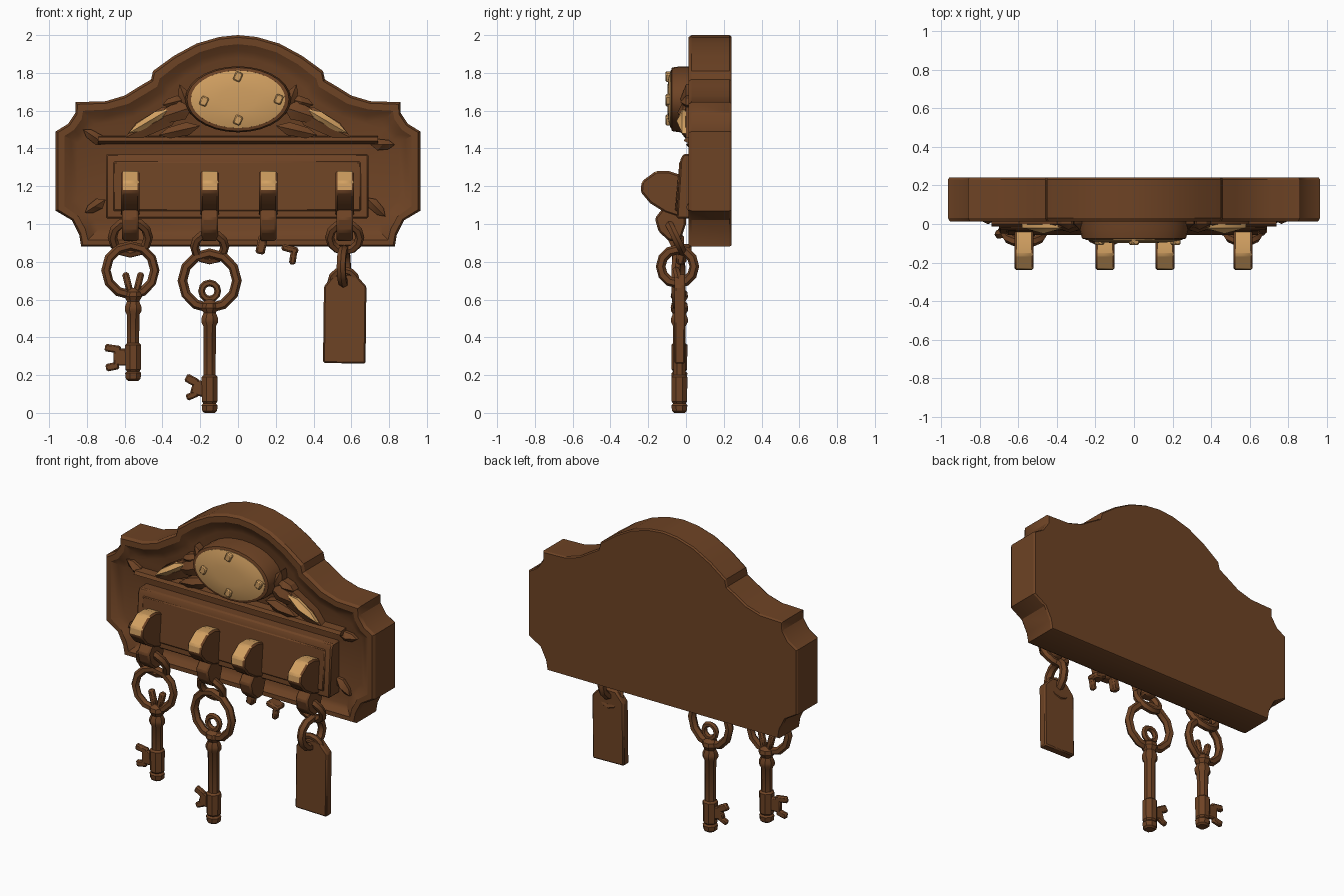
import bpy, bmesh, math
from mathutils import Vector, Matrix

if "Cube" in bpy.data.objects:
    bpy.data.objects.remove(bpy.data.objects["Cube"])


def mat(name, rgb):
    m = bpy.data.materials.new(name)
    m.diffuse_color = (*rgb, 1)
    m.use_nodes = True
    m.node_tree.nodes["Principled BSDF"].inputs["Base Color"].default_value = m.diffuse_color
    return m


BROWN = mat("brown wood", (0.155, 0.056, 0.018))
GOLD = mat("worn gold", (0.64, 0.35, 0.12))


def finish(name, bm, material=BROWN, bevel=0, gold_rule=None):
    bmesh.ops.recalc_face_normals(bm, faces=bm.faces)
    me = bpy.data.meshes.new(name)
    me.materials.append(material)
    if gold_rule:
        me.materials.append(GOLD)
        for f in bm.faces:
            f.material_index = int(gold_rule(f))
    bm.to_mesh(me)
    bm.free()
    ob = bpy.data.objects.new(name, me)
    bpy.context.collection.objects.link(ob)
    if bevel:
        b = ob.modifiers.new("bevel", "BEVEL")
        b.width = bevel
        b.segments = 1
        b.limit_method = 'ANGLE'
    return ob


def loft(name, loops, **kw):
    """Skin closed loops of equal length and cap both ends."""
    bm = bmesh.new()
    rows = [[bm.verts.new(p) for p in loop] for loop in loops]
    n = len(rows[0])
    for a, b in zip(rows, rows[1:]):
        for i in range(n):
            j = (i + 1) % n
            bm.faces.new((a[i], a[j], b[j], b[i]))
    bm.faces.new(rows[0])
    bm.faces.new(rows[-1])
    return finish(name, bm, **kw)


def prism_x(name, pts, x0, x1, **kw):
    return loft(name, [[(x, y, z) for y, z in pts] for x in (x0, x1)], **kw)


def box(name, lo, hi, bevel=0.008, rot=0):
    bm = bmesh.new()
    lo, hi = Vector(lo), Vector(hi)
    m = (Matrix.Translation((lo + hi) / 2) @ Matrix.Rotation(rot, 4, 'Y')
         @ Matrix.Diagonal((*(hi - lo), 1)))
    bmesh.ops.create_cube(bm, size=1, matrix=m)
    return finish(name, bm, bevel=bevel)


def ring(name, x, y, z, R, r, tilt=0, turn=0):
    """Torus facing -y, tilted about x and turned about z."""
    bm = bmesh.new()
    N, M = 12, 6
    rot = Matrix.Rotation(turn, 3, 'Z') @ Matrix.Rotation(tilt, 3, 'X')
    v = []
    for i in range(N):
        a = 2 * math.pi * i / N
        for k in range(M):
            b = 2 * math.pi * k / M
            d = R + r * math.cos(b)
            p = Vector((d * math.cos(a), r * math.sin(b), d * math.sin(a)))
            v.append(bm.verts.new(Vector((x, y, z)) + rot @ p))
    for i in range(N):
        for k in range(M):
            i2, k2 = (i + 1) % N, (k + 1) % M
            bm.faces.new([v[i * M + k], v[i2 * M + k], v[i2 * M + k2], v[i * M + k2]])
    return finish(name, bm)


def turned(name, x, y, prof, n=8):
    """Vertical lathe through (radius, z) points."""
    return loft(name, [[(x + r * math.cos(2 * math.pi * (i + .5) / n),
                         y + r * math.sin(2 * math.pi * (i + .5) / n), z)
                        for i in range(n)] for r, z in prof])


def leaf(name, a, b, w, y, material=BROWN):
    """Pointed leaf with a raised midrib, from a to b in the xz plane."""
    bm = bmesh.new()
    a, b = Vector(a), Vector(b)
    d = b - a
    s = Vector((-d.y, d.x)).normalized() * w
    m = a + d * 0.5
    outline = [a, a + d * .3 + s, a + d * .75 + s * .8, b, a + d * .75 - s * .8, a + d * .3 - s]
    base = [bm.verts.new((p.x, 0.08, p.y)) for p in outline]
    rim = [bm.verts.new((p.x, y + 0.03, p.y)) for p in outline]
    top = bm.verts.new((m.x, y, m.y))
    for i in range(6):
        j = (i + 1) % 6
        bm.faces.new((base[i], base[j], rim[j], rim[i]))
        bm.faces.new((rim[i], rim[j], top))
    bm.faces.new(base)
    return finish(name, bm, material)


# Backplate: outer silhouette lofted over a rounded rim into a recess
outer = [(0, .88), (.83, .88), (.84, .94), (.88, 1.02), (.965, 1.07), (.965, 1.49),
         (.90, 1.53), (.86, 1.59), (.86, 1.645), (.70, 1.65), (.60, 1.68), (.52, 1.73),
         (.46, 1.765), (.45, 1.81), (.34, 1.89), (.22, 1.955), (.10, 1.99), (0, 2.0)]
inner = [(0, .97), (.74, .97), (.76, 1.02), (.79, 1.07), (.85, 1.13), (.85, 1.43),
         (.82, 1.45), (.78, 1.50), (.76, 1.53), (.68, 1.54), (.55, 1.57), (.46, 1.62),
         (.38, 1.67), (.36, 1.71), (.28, 1.78), (.18, 1.84), (.08, 1.87), (0, 1.88)]


def plate_loop(t, y):
    half = [(a[0] + (b[0] - a[0]) * t, a[1] + (b[1] - a[1]) * t) for a, b in zip(outer, inner)]
    full = half + [(-x, z) for x, z in half[-2:0:-1]]
    return [(x, y, z) for x, z in full]


loft("backplate", [plate_loop(t, y) for t, y in
                   ((.06, .24), (0, .23), (0, .03), (.1, .012), (.4, .012), (.7, .035), (1, .05))])

# Hook panel with sloped front, plus ledge above it
prism_x("hook_panel", [(.08, 1.37), (-.015, 1.37), (-.03, 1.34), (-.05, 1.03), (.08, 1.03)],
        -.70, .69, bevel=.008)
prism_x("panel_face", [(.0, 1.34), (-.035, 1.33), (-.058, 1.07), (.0, 1.06)], -.66, .65, bevel=.006)
prism_x("ledge", [(.08, 1.47), (.0, 1.46), (-.012, 1.44), (.02, 1.425), (.08, 1.42)], -.74, .74)

# Corner ornaments
for i, (a, b) in enumerate([((-.70, 1.42), (-.82, 1.50)), ((.70, 1.42), (.83, 1.42)),
                            ((-.70, 1.13), (-.81, 1.06)), ((.68, 1.14), (.78, 1.04))]):
    leaf(f"corner_leaf_{i}", a, b, .03, .0)


# Oval medallion
def oval(rx, rz, y, n=28):
    return [(rx * math.cos(2 * math.pi * i / n), y, 1.66 + rz * math.sin(2 * math.pi * i / n))
            for i in range(n)]


loft("medallion_rim", [oval(.28, .175, .08), oval(.28, .175, -.03), oval(.27, .168, -.075),
                       oval(.25, .148, -.08), oval(.24, .14, -.05)])
loft("medallion_face", [oval(.252, .155, -.04), oval(.25, .152, -.082), oval(.20, .115, -.093),
                        oval(.10, .06, -.099)], material=GOLD)
for i, (x, z) in enumerate([(0, 1.78), (-.18, 1.65), (.0, 1.55), (.215, 1.66)]):
    o = box(f"medallion_stud_{i}", (x - .02, -.108, z - .025), (x + .02, -.07, z + .025), .006, .4)
    o.data.materials[0] = GOLD

# Leaf sprays beside the medallion
for s, side in ((-1, "left"), (1, "right")):
    for i, (a, b, w, y) in enumerate([
            ((.25, 1.58), (.31, 1.74), .03, -.03), ((.24, 1.62), (.42, 1.56), .05, -.045),
            ((.20, 1.52), (.42, 1.47), .035, -.035), ((.28, 1.62), (.60, 1.455), .055, -.03),
            ((.28, 1.66), (.40, 1.63), .03, -.03)]):
        leaf(f"spray_{side}_{i}", (s * a[0], a[1]), (s * b[0], b[1]), w, y)
    leaf(f"gold_leaf_{side}", (s * .36, 1.61), (s * .58, 1.48), .028, -.05, GOLD)

# Four coat hooks with worn gold tips
upper = [(.0, 1.25), (-.09, 1.28), (-.16, 1.28), (-.235, 1.225), (-.24, 1.17),
         (-.19, 1.11), (-.11, 1.06), (-.05, 1.04), (.0, 1.06)]
lower = [(.0, 1.10), (-.11, 1.10), (-.165, 1.03), (-.145, .96), (-.09, .91), (-.03, .91), (.0, 1.0)]
for i, x in enumerate((-.57, -.15, .16, .565)):
    prism_x(f"hook_tip_{i}", upper, x - .049, x + .049, bevel=.01,
            gold_rule=lambda f: abs(f.normal.x) < .5 and f.calc_center_median().z > 1.16
            and f.calc_center_median().y < -.03)
    prism_x(f"hook_curl_{i}", lower, x - .043, x + .043, bevel=.01)

# Chain rings
ring("link_left", -.57, -.055, .93, .095, .025, .45)
ring("key_ring_left", -.57, -.04, .755, .13, .025, 0, .1)
ring("link_middle", -.15, -.055, .88, .08, .024, .45)
ring("key_ring_middle", -.15, -.04, .70, .145, .026, 0, -.1)
ring("link_tag_upper", .565, -.055, .93, .08, .024, .45)
ring("link_tag_side", .56, -.045, .775, .09, .026, 0, math.pi / 2 - .15)
ring("link_tag_lower", .56, -.035, .69, .068, .02, .25)

# Broken ends hanging by the third hook
box("broken_link_a", (.10, -.06, .84), (.15, -.01, .94), .01, .2)
box("broken_link_b", (.275, -.05, .785), (.31, -.01, .87), .01, .15)
box("broken_link_c", (.23, -.05, .85), (.32, .03, .885), .01, .25)


# Keys: turned shaft, bow prongs and toothed bit
def key(tag, x, top, bot):
    prof = [(.02, top), (.045, top - .02), (.05, top - .045), (.035, top - .07), (.048, top - .10),
            (.048, top - .12), (.036, top - .14), (.034, bot + .20), (.046, bot + .19),
            (.044, bot + .06), (.036, bot + .05), (.046, bot + .04), (.042, bot + .01), (.03, bot)]
    turned(f"key_shaft_{tag}", x, -.035, prof)


key("left", -.555, .66, .17)
for s in (-1, 1):
    box(f"key_prong_left_{s}", (-.555 + s * .03 - .018, -.055, .64),
        (-.555 + s * .03 + .018, -.015, .745), .01, s * .25)
box("key_bit_left", (-.66, -.05, .25), (-.57, -.02, .34))
box("key_tooth_left_a", (-.705, -.05, .32), (-.62, -.02, .36), .008, .15)
box("key_tooth_left_b", (-.70, -.05, .225), (-.63, -.02, .265), .008, -.2)

key("middle", -.15, .60, .0)
ring("key_bow_middle", -.15, -.035, .645, .043, .018)
box("key_bit_middle", (-.245, -.05, .09), (-.16, -.02, .17), .008, .3)
box("key_tooth_middle_a", (-.28, -.05, .15), (-.21, -.02, .195), .008, .5)
box("key_tooth_middle_b", (-.275, -.05, .075), (-.21, -.02, .11), .008, -.4)

# Hanging tag with clipped top corners
tag = [(.45, .265), (.675, .26), (.68, .67), (.62, .735), (.51, .735), (.455, .67)]
loft("tag", [[(x, y, z) for x, z in tag] for y in (-.06, -.005)], bevel=.008)

# Smooth shading with sharp edges kept
for ob in bpy.data.objects:
    ob.select_set(True)
    bpy.context.view_layer.objects.active = ob
bpy.ops.object.shade_smooth_by_angle(angle=math.radians(30))
